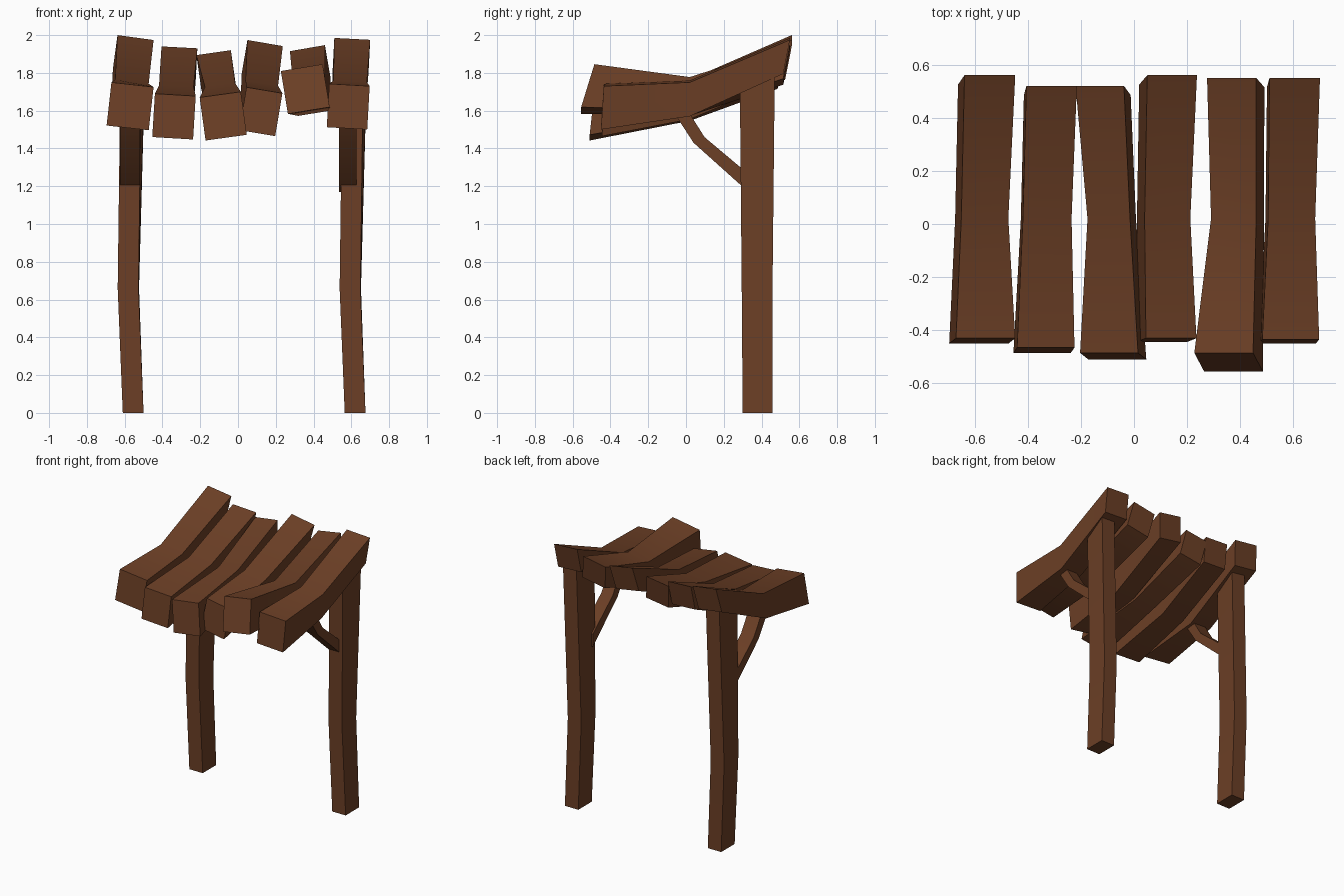
import bpy, bmesh, math

if "Cube" in bpy.data.objects:
    bpy.data.objects.remove(bpy.data.objects["Cube"])

wood = bpy.data.materials.new("brown wood")
wood.diffuse_color = (0.15, 0.05, 0.019, 1)
wood.use_nodes = True
wood.node_tree.nodes["Principled BSDF"].inputs["Base Color"].default_value = wood.diffuse_color


def loft(name, sections):
    """Solid beam through a row of four-cornered sections."""
    bm = bmesh.new()
    rings = [[bm.verts.new(p) for p in s] for s in sections]
    for a, b in zip(rings, rings[1:]):
        for i in range(4):
            j = (i + 1) % 4
            bm.faces.new((a[i], a[j], b[j], b[i]))
    bm.faces.new(rings[0][::-1])
    bm.faces.new(rings[-1])
    bmesh.ops.recalc_face_normals(bm, faces=bm.faces)
    mesh = bpy.data.meshes.new(name)
    bm.to_mesh(mesh)
    bm.free()
    mesh.materials.append(wood)
    ob = bpy.data.objects.new(name, mesh)
    bpy.context.collection.objects.link(ob)
    bpy.ops.object.select_all(action='DESELECT')
    ob.select_set(True)
    bpy.context.view_layer.objects.active = ob
    bpy.ops.object.shade_smooth_by_angle(angle=math.radians(40))
    return ob


def plank_section(xl, xr, y, zl, zr, height, lean):
    """Top edge is given; the bottom edge hangs square to it, shifted by lean in y."""
    n = math.hypot(xr - xl, zr - zl)
    dx, dz = (zr - zl) / n * height, -(xr - xl) / n * height
    return [(xl, y, zl), (xr, y, zr),
            (xr + dx, y + lean, zr + dz), (xl + dx, y + lean, zl + dz)]


# Roof planks: top edge (x left, x right, y, z left, z right) at back, middle, front
planks = [
    ((-.638, -.447, .56, 2.0, 1.974), (-.65, -.473, .02, 1.765, 1.742), (-.67, -.447, -.43, 1.75, 1.725), -.02),
    ((-.405, -.215, .52, 1.94, 1.93), (-.418, -.235, .02, 1.735, 1.727), (-.44, -.224, -.465, 1.69, 1.677), -.02),
    ((-.22, -.038, .52, 1.894, 1.92), (-.175, -.015, .02, 1.725, 1.745), (-.203, .015, -.485, 1.67, 1.70), -.025),
    ((.05, .237, .56, 1.974, 1.942), (.04, .212, .02, 1.76, 1.732), (.045, .235, -.43, 1.724, 1.692), -.015),
    ((.275, .46, .55, 1.915, 1.947), (.29, .46, .02, 1.75, 1.778), (.227, .448, -.485, 1.81, 1.846), -.07),
    ((.51, .70, .55, 1.985, 1.975), (.505, .682, .02, 1.76, 1.75), (.483, .697, -.435, 1.742, 1.73), -.015),
]
for i, (back, mid, front, lean) in enumerate(planks):
    loft(f"roof_plank_{i + 1}", [plank_section(*back, .18, -.035),
                                 plank_section(*mid, .18, 0),
                                 plank_section(*front, .23, lean)])

# Posts and braces, one of each per side
for side, px, bx, half in (("left", -.555, -.573, .053), ("right", .62, .581, .046)):
    # post rows: x centre at front, x centre at back, y front, y back, z front, z back
    rows = [(0, 0, .30, .458, 0, 0), (-.027, -.024, .295, .458, .66, .66),
            (-.013, .008, .285, .47, 1.75, 1.815)]
    loft(f"{side}_post", [[(px + xf - .055, yf, zf), (px + xf + .055, yf, zf),
                           (px + xb + .055, yb, zb), (px + xb - .055, yb, zb)]
                          for xf, xb, yf, yb, zf, zb in rows])
    # brace rows: lower edge y, z and upper edge y, z
    path = [(.33, 1.17, .33, 1.265), (.04, 1.43, .098, 1.46), (-.07, 1.60, .01, 1.60)]
    loft(f"{side}_brace", [[(bx - half, y0, z0), (bx + half, y0, z0),
                            (bx + half, y1, z1), (bx - half, y1, z1)]
                           for y0, z0, y1, z1 in path])
